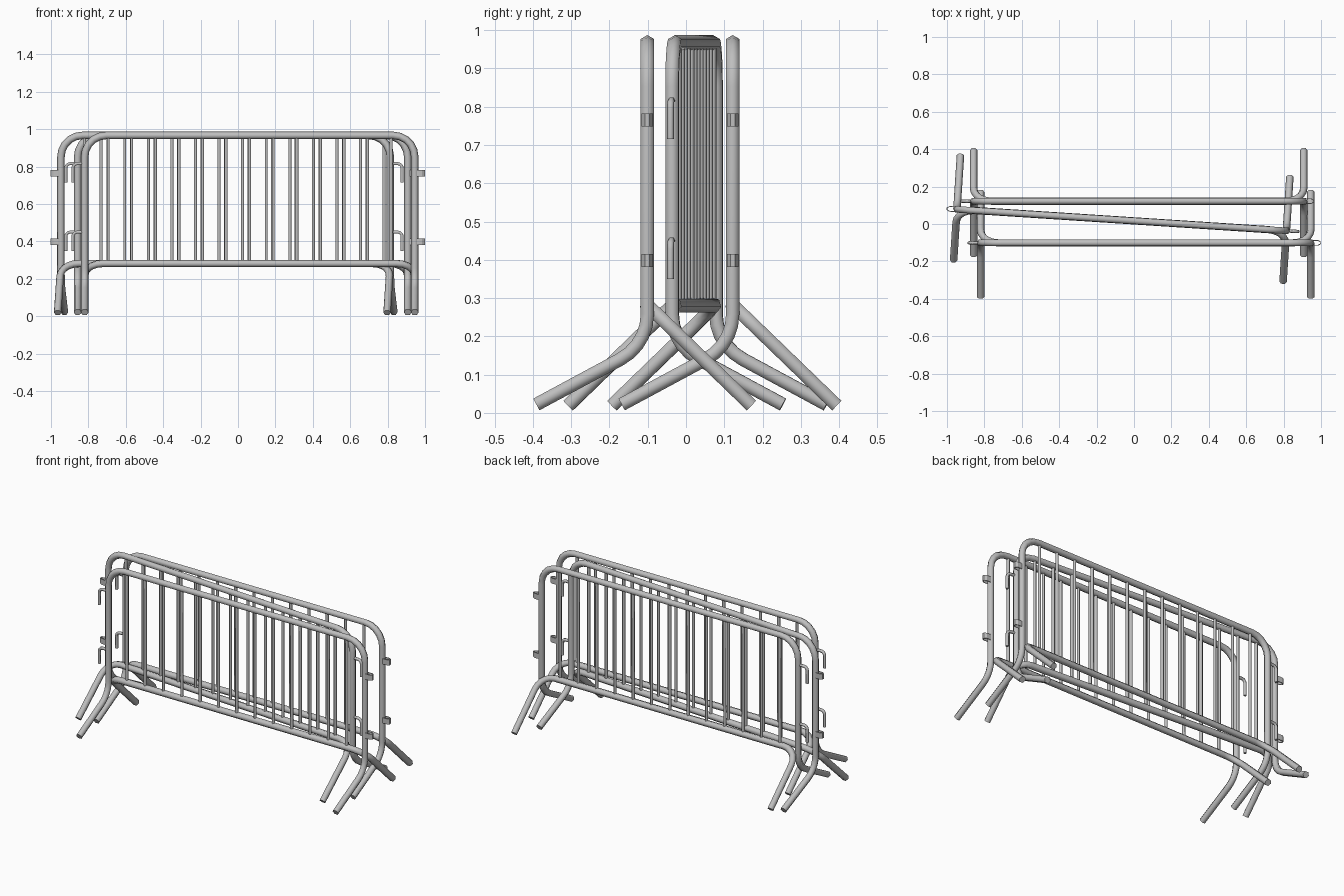
import bpy, bmesh, math
from mathutils import Vector, Matrix

cube = bpy.data.objects.get("Cube")
if cube:
    bpy.data.objects.remove(cube, do_unlink=True)

steel = bpy.data.materials.new("galvanised_steel")
steel.use_nodes = True
colour = (0.52, 0.52, 0.52, 1)
steel.diffuse_color = colour
steel.node_tree.nodes["Principled BSDF"].inputs["Base Color"].default_value = colour

HALF = 0.8825      # column centre from the middle of a barrier
TOP, LOW = 0.967, 0.282   # rail heights
TUBE, ROD = 0.02, 0.009


def rounded(corners, cut, steps=5):
    """Polyline with each inner corner replaced by an arc of tangent length cut[i]."""
    pts = [Vector(c) for c in corners]
    path = [pts[0]]
    for i in range(1, len(pts) - 1):
        a = (pts[i - 1] - pts[i]).normalized()
        b = (pts[i + 1] - pts[i]).normalized()
        half = a.angle(b) / 2
        radius = cut[i - 1] * math.tan(half)
        mid = (a + b).normalized()
        centre = pts[i] + mid * (cut[i - 1] / math.cos(half))
        side = (b - a).normalized()
        sweep = math.pi / 2 - half
        for k in range(steps + 1):
            t = -sweep + 2 * sweep * k / steps
            path.append(centre + radius * (side * math.sin(t) - mid * math.cos(t)))
    return path + [pts[-1]]


def add_tube(bm, path, radius, across, sides=6):
    """Sweep a polygon along a path with mitred joints; one vertex points along across."""
    dirs = [(q - p).normalized() for p, q in zip(path, path[1:])]
    u = Vector(across)
    u = (u - dirs[0] * u.dot(dirs[0])).normalized()
    v = dirs[0].cross(u)
    ring = [path[0] + radius * (u * math.cos(a) + v * math.sin(a))
            for a in (math.tau * k / sides for k in range(sides))]
    rings = [[bm.verts.new(p) for p in ring]]
    for i, d in enumerate(dirs):
        n = (d + dirs[min(i + 1, len(dirs) - 1)]).normalized()
        ring = [p + d * ((path[i + 1] - p).dot(n) / d.dot(n)) for p in ring]
        rings.append([bm.verts.new(p) for p in ring])
    for r, s in zip(rings, rings[1:]):
        for k in range(sides):
            j = (k + 1) % sides
            bm.faces.new((r[k], r[j], s[j], s[k]))
    bm.faces.new(rings[0][::-1])
    bm.faces.new(rings[-1])


def finish(bm, name):
    bmesh.ops.recalc_face_normals(bm, faces=bm.faces)
    mesh = bpy.data.meshes.new(name)
    bm.to_mesh(mesh)
    bm.free()
    mesh.materials.append(steel)
    mesh.shade_smooth()
    mesh.set_sharp_from_angle(angle=math.radians(62))
    return mesh


def frame():
    # Top rail, both columns and the curved front feet in one bent tube
    half = [(HALF, -0.29, 0.022), (HALF, 0, 0.178), (HALF, 0, TOP)]
    other = [(-x, y, z) for x, y, z in reversed(half)]
    bm = bmesh.new()
    add_tube(bm, rounded(half + other, [0.08, 0.115, 0.115, 0.08]), TUBE, (1, 0, 0))
    return finish(bm, "frame")


def lower_rail():
    # Bottom rail bent into the straight back feet
    half = [(HALF, 0.272, 0.019), (HALF, 0, LOW)]
    other = [(-x, y, z) for x, y, z in reversed(half)]
    bm = bmesh.new()
    add_tube(bm, rounded(half + other, [0.095, 0.095]), TUBE, (1, 0, 0))
    return finish(bm, "lower_rail")


def bars():
    # Evenly spaced upright infill bars
    bm = bmesh.new()
    count = 14
    for i in range(1, count):
        x = -HALF + 2 * HALF * i / count
        add_tube(bm, [Vector((x, 0, LOW)), Vector((x, 0, TOP))], ROD, (0, 1, 0))
    return finish(bm, "bars")


def hooks():
    # Two downward hooks on the left-hand column
    bm = bmesh.new()
    for z in (0.816, 0.45):
        x = -HALF - 0.063
        path = rounded([(-HALF, 0, z), (x, 0, z), (x, 0, z - 0.1)], [0.022], 3)
        add_tube(bm, path, ROD, (0, 1, 0))
    return finish(bm, "hooks")


def eyes():
    # Two U-shaped strap loops on the opposite column
    bm = bmesh.new()
    outer = [(0.01, 0.015), (0.04, 0.015), (0.055, 0.006)]
    inner = [(0.01, 0.011), (0.038, 0.011), (0.051, 0.004)]
    outer += [(x, -y) for x, y in reversed(outer)]
    inner += [(x, -y) for x, y in reversed(inner)]
    for z in (0.765, 0.398):
        for i in range(len(outer) - 1):
            quad = (outer[i], outer[i + 1], inner[i + 1], inner[i])
            face = bm.faces.new([bm.verts.new((HALF + x, y, z - 0.017)) for x, y in quad])
            ext = bmesh.ops.extrude_face_region(bm, geom=[face], use_keep_orig=True)
            top = [g for g in ext["geom"] if isinstance(g, bmesh.types.BMVert)]
            bmesh.ops.translate(bm, verts=top, vec=(0, 0, 0.034))
    return finish(bm, "eyes")


parts = {"frame": frame(), "lower_rail": lower_rail(), "infill_bars": bars(),
         "hooks": hooks(), "strap_loops": eyes()}

# Three stacked barriers, the middle one turned round and slightly askew
for label, x, y, turn in (("front", 0.0625, -0.101, 0),
                          ("middle", -0.066, 0.021, 176.28),
                          ("back", 0.025, 0.122, 0)):
    place = Matrix.Translation((x, y, 0)) @ Matrix.Rotation(math.radians(turn), 4, "Z")
    for part, mesh in parts.items():
        obj = bpy.data.objects.new(label + "_" + part, mesh)
        bpy.context.collection.objects.link(obj)
        obj.matrix_world = place
